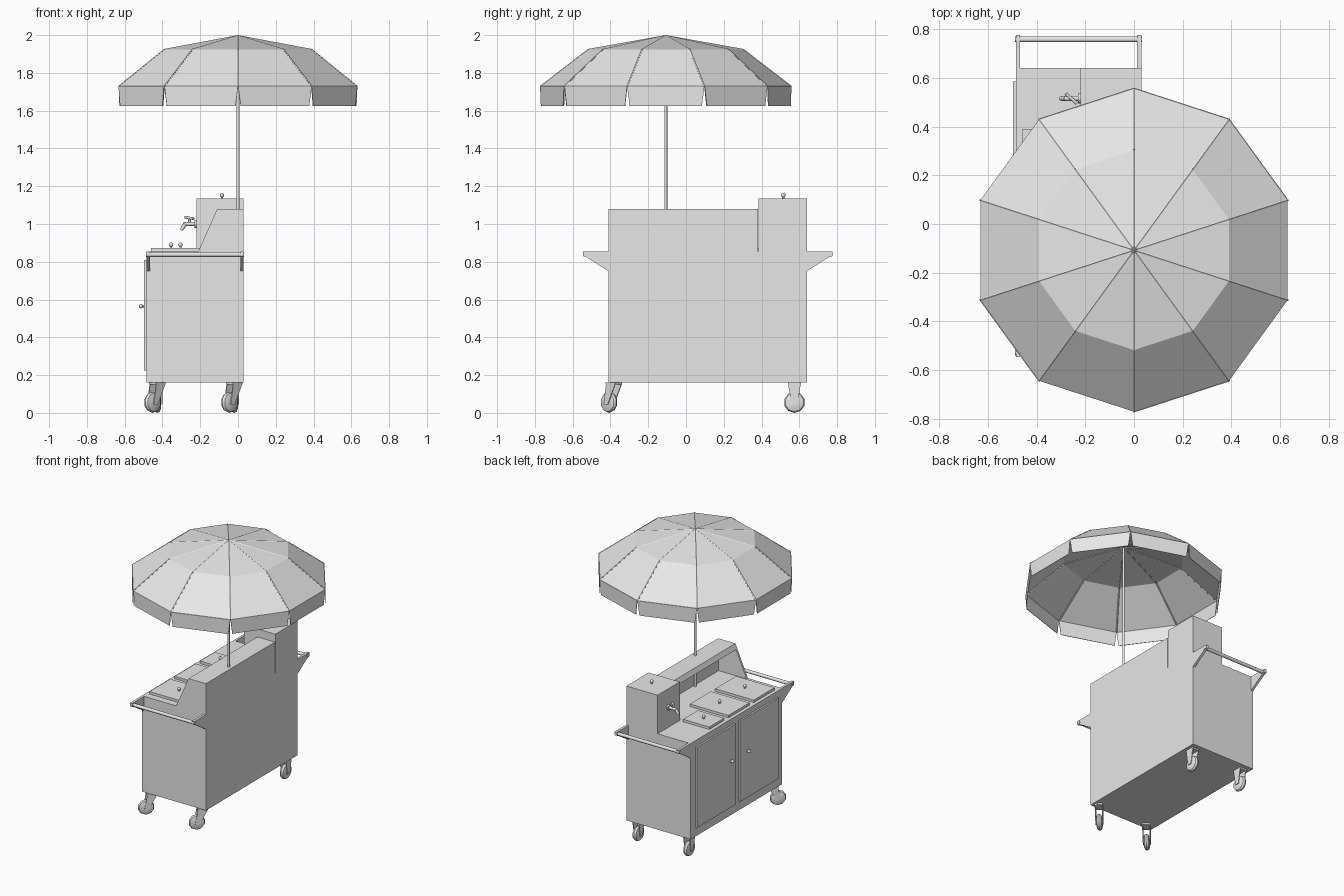
import bpy, bmesh, math
from mathutils import Vector, Matrix

cube = bpy.data.objects.get("Cube")
if cube:
    bpy.data.objects.remove(cube, do_unlink=True)

grey = bpy.data.materials.new("plain_grey")
grey.use_nodes = True
grey.diffuse_color = (0.8, 0.8, 0.8, 1)
grey.node_tree.nodes["Principled BSDF"].inputs["Base Color"].default_value = (0.8, 0.8, 0.8, 1)


def finish(name, bm, smooth=False):
    bmesh.ops.recalc_face_normals(bm, faces=bm.faces)
    mesh = bpy.data.meshes.new(name)
    bm.to_mesh(mesh)
    bm.free()
    mesh.materials.append(grey)
    ob = bpy.data.objects.new(name, mesh)
    bpy.context.collection.objects.link(ob)
    if smooth:
        bpy.ops.object.select_all(action='DESELECT')
        ob.select_set(True)
        bpy.context.view_layer.objects.active = ob
        bpy.ops.object.shade_smooth_by_angle(angle=math.radians(50))
    return ob


def box(name, x, y, z):
    bm = bmesh.new()
    bmesh.ops.create_cube(bm, size=1)
    for v in bm.verts:
        v.co = Vector([(r[0] + r[1]) / 2 + c * (r[1] - r[0]) for c, r in zip(v.co, (x, y, z))])
    return finish(name, bm)


def prism(name, points, shift):
    """Extrude a flat outline by the vector shift."""
    bm = bmesh.new()
    face = bm.faces.new([bm.verts.new(p) for p in points])
    new = bmesh.ops.extrude_face_region(bm, geom=[face])["geom"]
    bmesh.ops.translate(bm, vec=shift, verts=[g for g in new if isinstance(g, bmesh.types.BMVert)])
    return finish(name, bm)


def add_rod(bm, a, b, r1, r2=None, sides=12):
    a, b = Vector(a), Vector(b)
    turn = (b - a).to_track_quat('Z', 'Y').to_matrix().to_4x4()
    bmesh.ops.create_cone(bm, cap_ends=True, segments=sides, radius1=r1,
                          radius2=r1 if r2 is None else r2, depth=(b - a).length,
                          matrix=Matrix.Translation((a + b) / 2) @ turn)


def rod(name, a, b, r, sides=12):
    bm = bmesh.new()
    add_rod(bm, a, b, r, sides=sides)
    return finish(name, bm, True)


def knob(name, base, axis):
    base, axis = Vector(base), Vector(axis)
    bm = bmesh.new()
    add_rod(bm, base, base + axis * 0.012, 0.006, sides=8)
    bmesh.ops.create_uvsphere(bm, u_segments=10, v_segments=6, radius=0.012,
                              matrix=Matrix.Translation(base + axis * 0.017))
    finish(name, bm, True)


# Cabinet and water tank
X0, X1, Y0, Y1 = -0.485, 0.03, -0.41, 0.64
TOP = 0.855
box("cabinet", (X0, X1), (Y0, Y1), (0.16, TOP))
box("tank", (-0.22, X1), (0.385, Y1), (TOP, 1.135))
knob("tank_knob", (-0.085, 0.515, 1.135), (0, 0, 1))

# Open shelf hood: rear wall, roof, sloped lip and end plates
box("hood_wall", (0.015, X1), (Y0, 0.38), (TOP, 1.08))
box("hood_roof", (-0.11, X1), (Y0, 0.38), (1.067, 1.08))
prism("hood_lip", [(-0.11, Y0, 1.08), (-0.126, Y0, 1.045), (-0.116, Y0, 1.045), (-0.1, Y0, 1.08)],
      (0, 0.79, 0))
for side, y in (("front", Y0), ("rear", 0.365)):
    prism("hood_end_" + side, [(-0.21, y, TOP), (X1, y, TOP), (X1, y, 1.08), (-0.11, y, 1.08)],
          (0, 0.015, 0))

# Doors with knobs
for name, ya, yb, ky in (("rear", 0.14, 0.585, 0.2), ("front", -0.355, 0.09, 0.01)):
    box("door_" + name, (-0.497, X0), (ya, yb), (0.225, 0.81))
    knob("door_knob_" + name, (-0.497, ky, 0.565), (-1, 0, 0))

# Food well lids
for name, xb, ya, yb in (("small", -0.25, 0.22, 0.39), ("middle", -0.15, -0.07, 0.17),
                         ("front", -0.15, -0.36, -0.12)):
    box("lid_" + name, (-0.46, xb), (ya, yb), (TOP, 0.873))
    knob("lid_knob_" + name, ((xb - 0.46) / 2, (ya + yb) / 2, 0.873), (0, 0, 1))

# Push handles at both ends
for name, y, s in (("front", Y0, -1), ("rear", Y1, 1)):
    for side, x in (("right", X0), ("left", X1 - 0.018)):
        prism(f"handle_bracket_{name}_{side}",
              [(x, y, 0.75), (x, y + s * 0.115, 0.823), (x, y + s * 0.135, 0.83),
               (x, y + s * 0.135, TOP), (x, y, TOP)], (0.018, 0, 0))
    rod("handle_bar_" + name, (X0 - 0.003, y + s * 0.118, 0.838), (X1 + 0.003, y + s * 0.118, 0.838), 0.012)

# Tap on the tank
bm = bmesh.new()
ty, tz = 0.515, 1.0
add_rod(bm, (-0.22, ty, tz), (-0.23, ty, tz), 0.02)
add_rod(bm, (-0.22, ty, tz), (-0.285, ty, tz), 0.011)
add_rod(bm, (-0.278, ty, tz + 0.004), (-0.3, ty, 0.968), 0.011, 0.009)
add_rod(bm, (-0.257, ty, tz), (-0.257, ty, 1.03), 0.007)
add_rod(bm, (-0.235, ty - 0.02, 1.028), (-0.28, ty + 0.02, 1.036), 0.007)
finish("tap", bm, True)


# Casters: rounded wheel between two tapered fork plates
def caster(name, pivot, angle, trail):
    place = Matrix.Translation(pivot) @ Matrix.Rotation(angle, 4, 'Z')
    wheel_z = 0.056
    bm = bmesh.new()
    rings = ((-0.02, 0.03), (-0.013, 0.05), (0, 0.056), (0.013, 0.05), (0.02, 0.03))
    for (xa, ra), (xb, rb) in zip(rings, rings[1:]):
        add_rod(bm, (xa, trail, wheel_z), (xb, trail, wheel_z), ra, rb, 10)
    bm.transform(place)
    finish("wheel_" + name, bm, True)
    bm = bmesh.new()
    for x in (-0.026, 0.021):
        outline = [(x, -0.033, 0.15), (x, 0.033, 0.15), (x, trail + 0.015, 0.045), (x, trail - 0.015, 0.045)]
        face = bm.faces.new([bm.verts.new(p) for p in outline])
        new = bmesh.ops.extrude_face_region(bm, geom=[face])["geom"]
        bmesh.ops.translate(bm, vec=(0.005, 0, 0), verts=[g for g in new if isinstance(g, bmesh.types.BMVert)])
    bmesh.ops.create_cube(bm, size=1, matrix=Matrix.Translation((0, 0, 0.155)) @ Matrix.Diagonal((0.052, 0.07, 0.012, 1)))
    bm.transform(place)
    finish("fork_" + name, bm)


for side, x in (("right", -0.427), ("left", -0.02)):
    caster("front_" + side, (x, -0.382, 0), math.radians(-45), -0.036)
    caster("rear_" + side, (x, 0.574, 0), 0, 0)

# Umbrella: ten-sided canopy, ribs and a notched valance
CX, CY, N = 0, -0.107, 10
PROFILE = ((0.41, 1.925), (0.663, 1.73))
APEX = Vector((CX, CY, 1.998))


def canopy_point(i, r, z):
    a = math.pi / 2 + math.tau * i / N
    return Vector((CX + r * math.cos(a), CY + r * math.sin(a), z))


canopy, valance, ribs = bmesh.new(), bmesh.new(), bmesh.new()
apex = canopy.verts.new(APEX)
inner, outer = [[canopy.verts.new(canopy_point(i, *p)) for i in range(N)] for p in PROFILE]
drop = Vector((0, 0, -0.105))
for i in range(N):
    j = (i + 1) % N
    canopy.faces.new((apex, inner[i], inner[j]))
    canopy.faces.new((inner[i], outer[i], outer[j], inner[j]))
    a, b = outer[i].co, outer[j].co
    inset = (b - a).normalized() * 0.014
    valance.faces.new([valance.verts.new(p) for p in (a, a + inset + drop, b - inset + drop, b)])
    sink = Vector((0, 0, -0.003))
    add_rod(ribs, APEX + sink, inner[i].co + sink, 0.005, sides=6)
    add_rod(ribs, inner[i].co + sink, outer[i].co + sink, 0.005, sides=6)
for name, bm in (("umbrella_canopy", canopy), ("umbrella_valance", valance)):
    ob = finish(name, bm)
    thick = ob.modifiers.new("cloth", 'SOLIDIFY')
    thick.thickness = 0.003
finish("umbrella_ribs", ribs)
rod("umbrella_pole", (0, CY, TOP), (0, CY, 1.997), 0.008)
